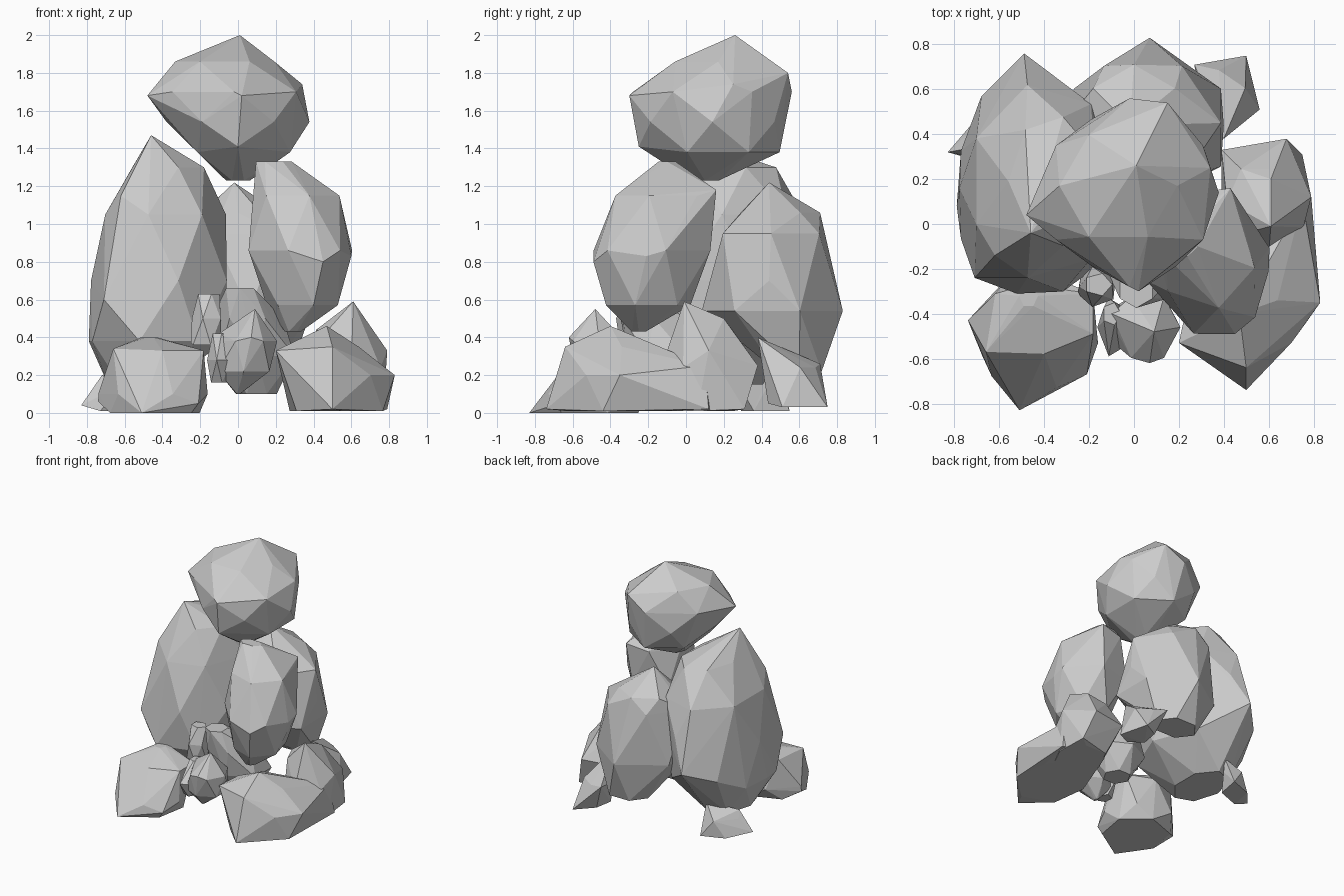
import bpy, bmesh, math


def stone(name, sides, rings, turn=0.0, corners=()):
    """Faceted stone: hull of stacked rings (z, x, y, rx, ry, tilt) and a few sharp corners."""
    bm = bmesh.new()
    for i, (z, x, y, rx, ry, tilt) in enumerate(rings):
        t = math.radians(tilt)
        for k in range(sides):
            a = math.tau * (k + 0.5 * (i % 2)) / sides + math.radians(turn)
            u, v = 1.05 * rx * math.cos(a), 1.05 * ry * math.sin(a)
            bm.verts.new((x + u * math.cos(t) - v * math.sin(t),
                          y + u * math.sin(t) + v * math.cos(t), z))
    for c in corners:
        bm.verts.new(c)
    res = bmesh.ops.convex_hull(bm, input=bm.verts)
    loose = {g for g in res["geom_interior"] + res["geom_unused"]
             if isinstance(g, bmesh.types.BMVert)}
    bmesh.ops.delete(bm, geom=list(loose), context='VERTS')
    bmesh.ops.recalc_face_normals(bm, faces=bm.faces)
    me = bpy.data.meshes.new(name)
    bm.to_mesh(me)
    bm.free()
    ob = bpy.data.objects.new(name, me)
    bpy.context.collection.objects.link(ob)
    return ob


# Boulder balanced on top
stone("top_boulder", 6, [
    (1.23, 0.00, 0.10, 0.06, 0.08, 0),
    (1.38, 0.03, 0.17, 0.27, 0.31, 0),
    (1.54, 0.00, 0.14, 0.36, 0.36, 0),
    (1.70, -0.02, 0.14, 0.36, 0.40, 0),
    (1.86, -0.07, 0.17, 0.25, 0.25, 0)], 0,
    [(0.01, 0.26, 2.0), (-0.48, 0.04, 1.68), (0.02, -0.3, 1.68), (0.15, 0.54, 1.8),
     (0.0, -0.25, 1.41), (0.34, 0.25, 1.74)])

# Three upright boulders that carry it
stone("left_boulder", 7, [
    (0.15, -0.52, 0.15, 0.16, 0.25, 0),
    (0.38, -0.44, 0.13, 0.35, 0.43, 0),
    (0.70, -0.40, 0.16, 0.36, 0.45, 0),
    (1.05, -0.40, 0.19, 0.32, 0.42, 0),
    (1.30, -0.36, 0.19, 0.19, 0.28, 0)], 180,
    [(-0.46, -0.04, 1.47), (-0.71, -0.24, 0.6), (-0.62, -0.14, 1.15),
     (-0.68, 0.57, 0.5), (-0.49, 0.76, 0.58), (-0.37, 0.67, 0.82), (-0.79, 0.08, 0.38)])
stone("back_boulder", 6, [
    (0.22, 0.10, 0.60, 0.17, 0.13, 0),
    (0.54, 0.06, 0.43, 0.36, 0.33, 0),
    (0.95, 0.04, 0.45, 0.33, 0.28, 0),
    (1.06, 0.00, 0.50, 0.20, 0.20, 0)], 0,
    [(-0.02, 0.44, 1.22), (0.07, 0.83, 0.54), (0.4, 0.44, 0.7)])
stone("right_boulder", 6, [
    (0.43, 0.29, -0.25, 0.04, 0.04, 0),
    (0.57, 0.34, -0.20, 0.18, 0.22, 15),
    (0.86, 0.33, -0.18, 0.27, 0.31, 15),
    (1.15, 0.31, -0.12, 0.22, 0.25, 15),
    (1.33, 0.19, -0.10, 0.09, 0.05, 0)], 0,
    [(0.43, 0.16, 1.18), (0.45, -0.49, 0.8), (0.60, -0.21, 0.83)])

# Base stones resting on the ground
stone("front_left_base", 6, [
    (0.00, -0.44, -0.50, 0.24, 0.24, -10),
    (0.10, -0.45, -0.48, 0.28, 0.25, -10),
    (0.33, -0.40, -0.40, 0.24, 0.17, 0),
    (0.40, -0.47, -0.32, 0.04, 0.05, 0)], 30,
    [(-0.51, -0.83, 0.0), (-0.66, -0.57, 0.34), (-0.74, -0.43, 0.06), (-0.21, -0.67, 0.05)])
stone("front_right_base", 6, [
    (0.01, 0.52, -0.35, 0.25, 0.28, -20),
    (0.20, 0.53, -0.31, 0.26, 0.28, -20),
    (0.35, 0.44, -0.34, 0.19, 0.18, 0)], 0,
    [(0.47, -0.4, 0.46), (0.5, -0.74, 0.02), (0.83, -0.35, 0.2), (0.79, 0.12, 0.02),
     (0.75, 0.1, 0.25), (0.2, -0.53, 0.33), (0.45, 0.2, 0.01), (0.50, -0.64, 0.35)])
stone("right_base", 6, [
    (0.01, 0.58, 0.06, 0.18, 0.21, 0),
    (0.24, 0.60, 0.10, 0.17, 0.22, 0),
    (0.44, 0.54, 0.10, 0.12, 0.16, 0)], 0,
    [(0.61, -0.01, 0.59), (0.68, 0.38, 0.25), (0.75, 0.31, 0.02),
     (0.39, 0.33, 0.25), (0.79, 0.12, 0.33), (0.61, 0.2, 0.5)])
stone("back_right_base", 5, [
    (0.05, 0.42, 0.56, 0.10, 0.12, 0),
    (0.24, 0.39, 0.55, 0.11, 0.13, 0)], 60,
    [(0.4, 0.38, 0.4), (0.5, 0.75, 0.03), (0.56, 0.51, 0.03), (0.27, 0.71, 0.26)])
stone("back_left_base", 4, [
    (0.01, -0.62, 0.42, 0.16, 0.09, 50),
    (0.14, -0.62, 0.40, 0.13, 0.09, 50)], 0,
    [(-0.83, 0.32, 0.04), (-0.72, 0.34, 0.2), (-0.5, 0.45, 0.25)])

# Small filler stones in the gap
stone("center_pebble", 6, [
    (0.10, 0.00, -0.44, 0.01, 0.02, 0),
    (0.22, 0.03, -0.45, 0.15, 0.13, 0),
    (0.38, 0.06, -0.46, 0.14, 0.15, 0)], 0,
    [(0.09, -0.48, 0.55), (-0.1, -0.4, 0.42), (0.07, -0.62, 0.4)])
stone("left_pebble", 5, [
    (0.36, -0.17, -0.28, 0.08, 0.07, 0),
    (0.50, -0.16, -0.28, 0.08, 0.09, 0),
    (0.63, -0.16, -0.27, 0.06, 0.05, 0)], 0, [(-0.25, -0.3, 0.37)])
stone("low_left_pebble", 5, [
    (0.16, -0.10, -0.46, 0.05, 0.06, 0),
    (0.28, -0.09, -0.46, 0.07, 0.13, 0),
    (0.42, -0.10, -0.40, 0.04, 0.05, 0)])
stone("inner_stone", 6, [
    (0.10, 0.10, -0.08, 0.10, 0.10, 0),
    (0.30, 0.10, -0.10, 0.22, 0.20, 0),
    (0.50, 0.05, -0.17, 0.18, 0.18, 0),
    (0.66, 0.01, -0.29, 0.08, 0.08, 0)])
